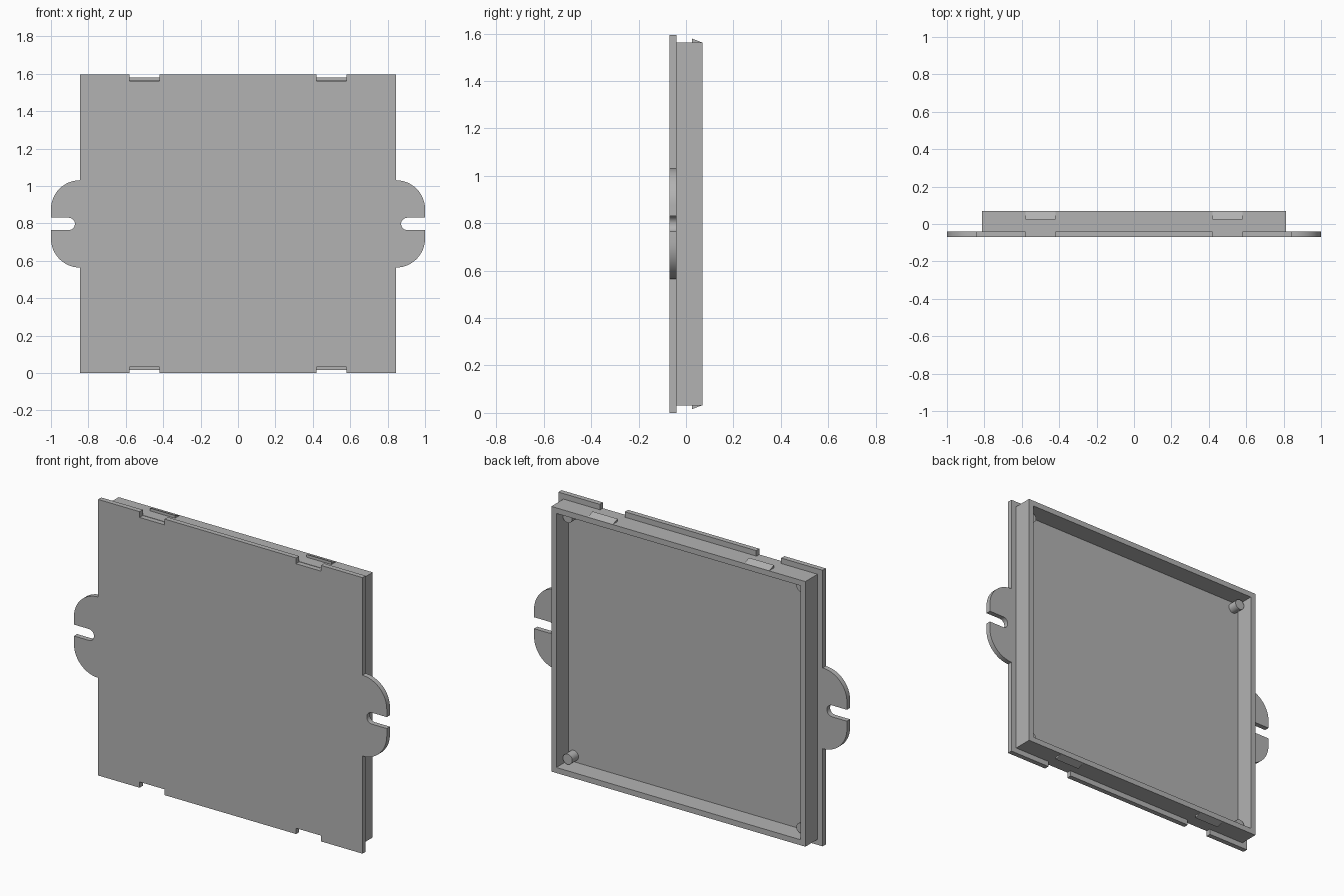
import bpy
import bmesh
from math import sin, cos, pi

cube = bpy.data.objects.get("Cube")
if cube:
    bpy.data.objects.remove(cube, do_unlink=True)

MID = 0.7975                     # height of the cover's centre
FRONT, SEAM, BACK = -0.07, -0.041, 0.07
RIM_X, RIM_Z, WALL = 0.812, 0.766, 0.032

grey = bpy.data.materials.new("plain grey")
grey.use_nodes = True
grey.diffuse_color = (0.45, 0.45, 0.45, 1)
grey.node_tree.nodes["Principled BSDF"].inputs["Base Color"].default_value = grey.diffuse_color


def finish(bm, name, smooth=False):
    bmesh.ops.recalc_face_normals(bm, faces=bm.faces)
    mesh = bpy.data.meshes.new(name)
    bm.to_mesh(mesh)
    bm.free()
    mesh.materials.append(grey)
    obj = bpy.data.objects.new(name, mesh)
    bpy.context.collection.objects.link(obj)
    if smooth:
        bpy.ops.object.select_all(action='DESELECT')
        obj.select_set(True)
        bpy.context.view_layer.objects.active = obj
        bpy.ops.object.shade_smooth_by_angle(angle=pi / 6)
    return obj


def prism(name, outline, y0, y1, smooth=False):
    """Extrude an outline of (x, height from centre) from y0 to y1."""
    bm = bmesh.new()
    face = bm.faces.new([bm.verts.new((x, y0, MID + z)) for x, z in outline])
    new = bmesh.ops.extrude_face_region(bm, geom=[face])["geom"]
    verts = [v for v in new if isinstance(v, bmesh.types.BMVert)]
    bmesh.ops.translate(bm, verts=verts, vec=(0, y1 - y0, 0))
    return finish(bm, name, smooth)


def arc(cx, cz, r, a0, a1, steps=12):
    angles = [a0 + (a1 - a0) * i / steps for i in range(steps + 1)]
    return [(cx + r * cos(a), cz + r * sin(a)) for a in angles]


# Face plate with slotted ears and clip notches: one quarter, mirrored twice
quarter = arc(0.905, 0, 0.033, pi, pi / 2, 8) + [(1, 0.033)]
quarter += arc(0.845, 0.0785, 0.155, 0, pi / 2)
quarter += [(0.845, MID), (0.58, MID), (0.58, 0.764), (0.42, 0.764), (0.42, MID)]
half = quarter + [(-x, z) for x, z in reversed(quarter)]
outline = half + [(x, -z) for x, z in half[-2:0:-1]]
prism("face_plate", outline, FRONT, SEAM, True)

# Raised rim: rectangular loops skinned around the wall section
bm = bmesh.new()
loops = []
for inset, y in ((0, SEAM), (0, BACK), (WALL, BACK), (WALL, SEAM)):
    w, h = RIM_X - inset, RIM_Z - inset
    loops.append([bm.verts.new((sx * w, y, MID + sz * h))
                  for sx, sz in ((-1, -1), (1, -1), (1, 1), (-1, 1))])
for i in range(4):
    a, b = loops[i], loops[(i + 1) % 4]
    for j in range(4):
        k = (j + 1) % 4
        bm.faces.new((a[j], a[k], b[k], b[j]))
finish(bm, "rim")

# Snap clips: wedges on the top and bottom of the rim
for sz, level in ((1, "top"), (-1, "bottom")):
    for sx, side in ((1, "left"), (-1, "right")):
        bm = bmesh.new()
        section = ((0.025, RIM_Z - 0.005), (0.025, RIM_Z + 0.016),
                   (0.066, RIM_Z), (0.066, RIM_Z - 0.005))
        ends = [[bm.verts.new((sx * x, y, MID + sz * z)) for y, z in section]
                for x in (0.42, 0.58)]
        for end in ends:
            bm.faces.new(end)
        for j in range(4):
            k = (j + 1) % 4
            bm.faces.new((ends[0][j], ends[0][k], ends[1][k], ends[1][j]))
        finish(bm, f"{level}_{side}_clip")

        # Short round pin in the matching inner corner
        ring = arc(sx * 0.746, sz * 0.698, 0.03, 0, 2 * pi, 24)[:-1]
        prism(f"{level}_{side}_pin", ring, SEAM, 0.016, True)
